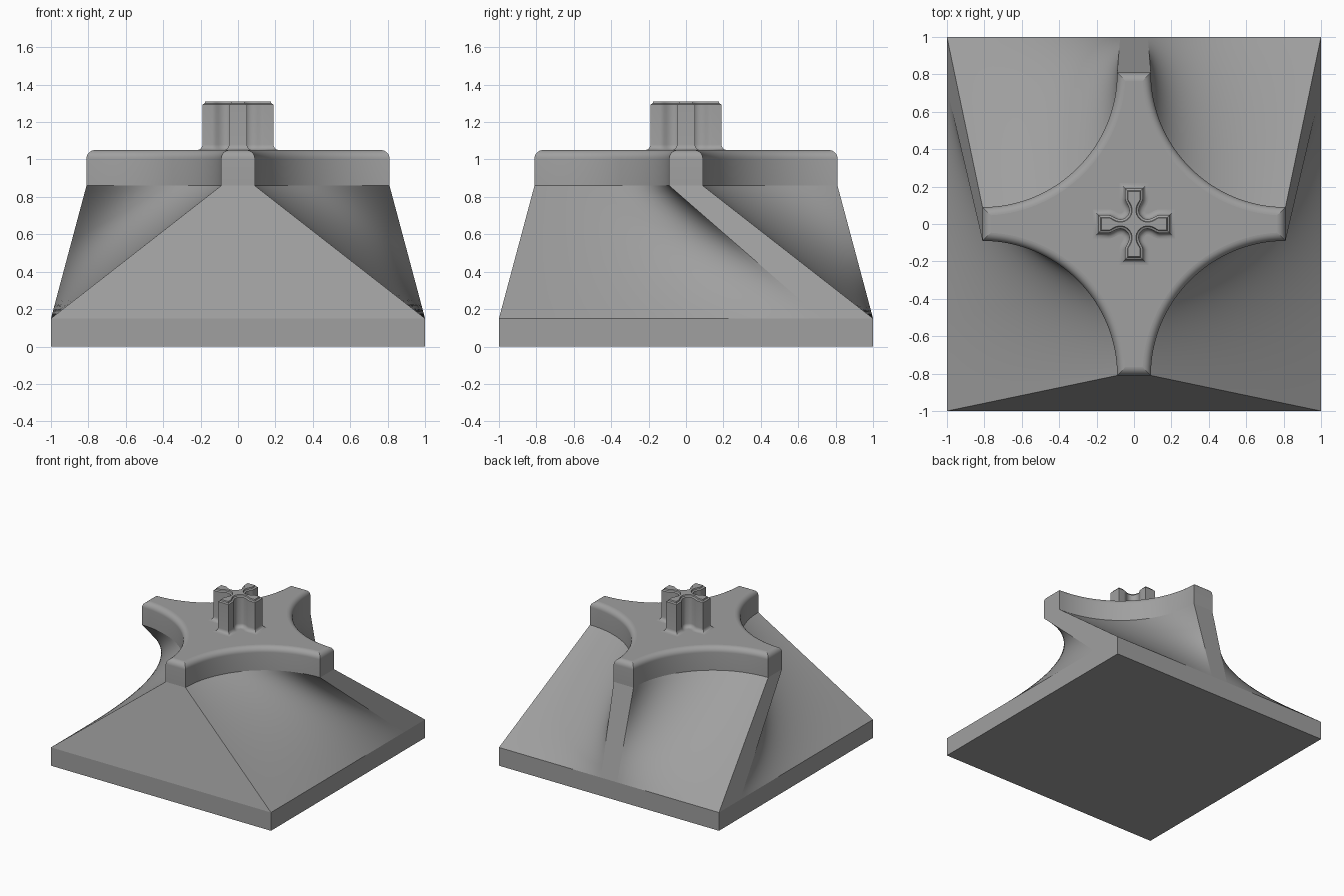
import bpy, bmesh
from math import sin, cos, asin, pi, radians
from mathutils import Vector

if "Cube" in bpy.data.objects:
    bpy.data.objects.remove(bpy.data.objects["Cube"])

TIP, HALF = 0.81, 0.09        # star arm reach and half width
RAD = TIP - HALF              # concave arc radius
SEG, ROWS = 32, 24

grey = bpy.data.materials.new("dark_grey")
grey.diffuse_color = (0.35, 0.35, 0.35, 1)
grey.use_nodes = True
grey.node_tree.nodes["Principled BSDF"].inputs["Base Color"].default_value = grey.diffuse_color


def stack(name, rings, angle, creases=(), seams=()):
    """Skin a stack of equal rings, cap both ends, crease given rings and columns."""
    bm = bmesh.new()
    loops = [[bm.verts.new(p) for p in ring] for ring in rings]
    n = len(loops[0])
    for a, b in zip(loops, loops[1:]):
        for i in range(n):
            j = (i + 1) % n
            bm.faces.new((a[i], a[j], b[j], b[i]))
    bm.faces.new(loops[0][::-1])
    bm.faces.new(loops[-1])
    me = bpy.data.meshes.new(name)
    bm.to_mesh(me)
    bm.free()
    me.materials.append(grey)
    ob = bpy.data.objects.new(name, me)
    bpy.context.collection.objects.link(ob)
    bpy.ops.object.select_all(action='DESELECT')
    ob.select_set(True)
    bpy.context.view_layer.objects.active = ob
    bpy.ops.object.shade_smooth_by_angle(angle=radians(angle))
    for e in me.edges:
        (ra, ca), (rb, cb) = (divmod(v, n) for v in e.vertices)
        if (ra == rb and ra in creases) or (ca == cb and ca in seams):
            e.use_edge_sharp = True
    return ob


def turn(x, y, k):
    """Rotate by k quarter turns."""
    for _ in range(k):
        x, y = -y, x
    return x, y


def star(z, d=0.0):
    """Four-armed star with concave arcs, inset by d."""
    r = RAD + d
    t0 = asin(d / r)
    pts = []
    for k in range(4):
        for i in range(SEG + 1):
            t = t0 + (pi / 2 - 2 * t0) * i / SEG
            pts.append(Vector((*turn(TIP - r * cos(t), -TIP + r * sin(t), k), z)))
    return pts


def square(z):
    """Square outline, its points spread to match the star by arc length."""
    arc, flat = RAD * pi / 2, 2 * HALF
    g = 1 - 2 * flat / (arc + flat)
    f = flat / (2 * arc + flat)
    spans = [((1, -1), (1, g)), ((1, 1), (f, 1)), ((-f, 1), (-1, 1)), ((-1, g), (-1, -1))]
    return [Vector((*a, z)).lerp(Vector((*b, z)), i / SEG)
            for a, b in spans for i in range(SEG + 1)]


# Body: square slab, ruled loft to the star, star plate with rounded rim
low, high = square(0.15), star(0.86)
rings = [square(0)]
rings += [[a.lerp(b, r / ROWS) for a, b in zip(low, high)] for r in range(ROWS + 1)]
FIL = 0.045
for i in range(9):
    a = pi / 2 * i / 8
    rings.append(star(1.05 - FIL + FIL * sin(a), FIL * (1 - cos(a))))
corners = [k * (SEG + 1) + i for k in range(4) for i in (0, SEG)]
stack("lofted_body", rings, 30, (0, 1, ROWS + 1, len(rings) - 1), corners)

# Cross boss: outline of one arm, from tip to pinched waist
half = [(0.19, 0.048), (0.138, 0.048), (0.128, 0.0465), (0.117, 0.042), (0.105, 0.035),
        (0.093, 0.029), (0.08, 0.0255), (0.067, 0.025), (0.056, 0.028), (0.047, 0.033)]
arm = [(x, -y) for x, y in half[::-1]] + half + [(0.04, 0.04)]
outline = [Vector(turn(x, y, k)) for k in range(4) for x, y in arm]


def cross(z, d):
    """Cross outline grown outwards by d."""
    n, pts = len(outline), []
    for i, p in enumerate(outline):
        e1 = (p - outline[i - 1]).normalized()
        e2 = (outline[(i + 1) % n] - p).normalized()
        n1, n2 = Vector((e1.y, -e1.x)), Vector((e2.y, -e2.x))
        q = p + (n1 + n2) * d / (1 + n1.dot(n2))
        pts.append(Vector((q.x, q.y, z)))
    return pts


# Filleted foot, straight walls, small raised top
F = 0.03
rings = [cross(1.04, F)]
for i in range(7):
    a = pi / 2 * i / 6
    rings.append(cross(1.05 + F * (1 - cos(a)), F * (1 - sin(a))))
rings += [cross(1.294, 0), cross(1.3, -0.012), cross(1.31, -0.015)]
stack("cross_boss", rings, 35)
